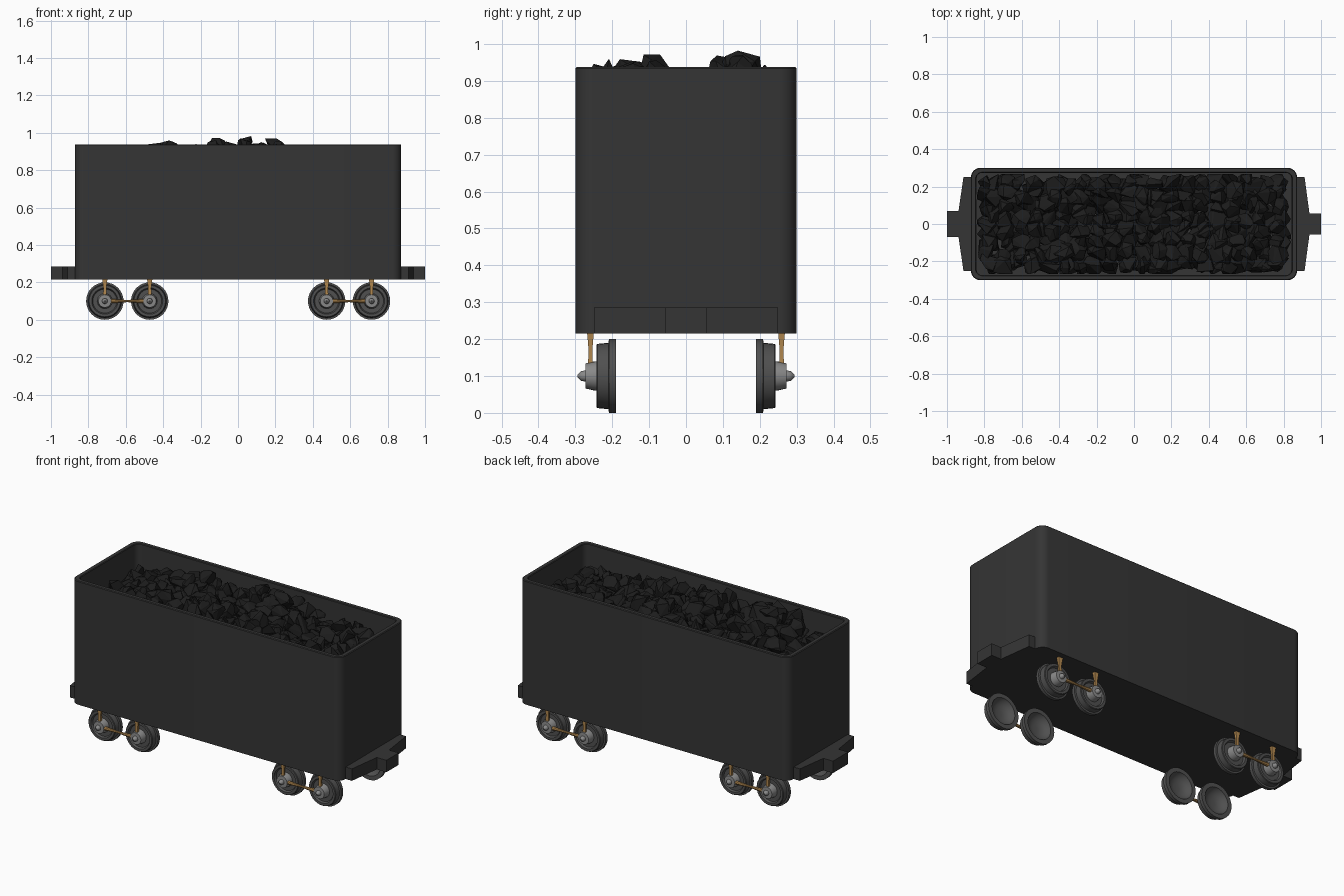
import bpy, bmesh, math, random
from mathutils import Vector, Euler

if "Cube" in bpy.data.objects:
    bpy.data.objects.remove(bpy.data.objects["Cube"])

random.seed(7)


def material(name, r, g, b):
    m = bpy.data.materials.new(name)
    m.diffuse_color = (r, g, b, 1)
    m.use_nodes = True
    m.node_tree.nodes["Principled BSDF"].inputs["Base Color"].default_value = m.diffuse_color
    return m


IRON = material("dark_iron", 0.035, 0.035, 0.035)
WHEEL = material("wheel_steel", 0.08, 0.08, 0.08)
HUB = material("hub_steel", 0.25, 0.25, 0.25)
BRASS = material("brass", 0.45, 0.25, 0.08)
COAL = material("coal", 0.012, 0.012, 0.012)


def finish(bm, name, mat, smooth=True):
    bmesh.ops.recalc_face_normals(bm, faces=bm.faces)
    me = bpy.data.meshes.new(name)
    bm.to_mesh(me)
    bm.free()
    me.materials.append(mat)
    ob = bpy.data.objects.new(name, me)
    bpy.context.collection.objects.link(ob)
    if smooth:
        bpy.ops.object.select_all(action='DESELECT')
        ob.select_set(True)
        bpy.context.view_layer.objects.active = ob
        bpy.ops.object.shade_smooth_by_angle(angle=math.radians(35))
    return ob


def loft(name, rings, mat):
    """Skin a stack of equal-length point rings and cap both ends."""
    bm = bmesh.new()
    vs = [[bm.verts.new(p) for p in ring] for ring in rings]
    n = len(vs[0])
    for a, b in zip(vs, vs[1:]):
        for i in range(n):
            j = (i + 1) % n
            bm.faces.new((a[i], a[j], b[j], b[i]))
    bm.faces.new(vs[0])
    bm.faces.new(vs[-1])
    return finish(bm, name, mat)


def rounded_rect(hx, hy, r, z, seg=6):
    pts = []
    for k, (sx, sy) in enumerate([(1, 1), (-1, 1), (-1, -1), (1, -1)]):
        for i in range(seg + 1):
            a = math.pi / 2 * (k + i / seg)
            pts.append((sx * (hx - r) + r * math.cos(a), sy * (hy - r) + r * math.sin(a), z))
    return pts


def lathe(name, profile, x, z, side, mat, n=32):
    """Revolve (radius, y) points about a y-parallel axle."""
    rings = [[(x + r * math.cos(2 * math.pi * i / n), side * y,
               z + r * math.sin(2 * math.pi * i / n)) for i in range(n)] for r, y in profile]
    return loft(name, rings, mat)


# Open tub: outer skin, rim, inner skin, floor
loft("wagon_tub", [
    rounded_rect(0.872, 0.30, 0.05, 0.215),
    rounded_rect(0.872, 0.30, 0.05, 0.934),
    rounded_rect(0.868, 0.296, 0.046, 0.938),
    rounded_rect(0.848, 0.277, 0.036, 0.938),
    rounded_rect(0.845, 0.274, 0.034, 0.934),
    rounded_rect(0.845, 0.274, 0.034, 0.25)], IRON)

# End plates with coupling tabs
for side, w, name in ((-1, 0.07, "rear_coupling_plate"), (1, 0.057, "front_coupling_plate")):
    half = [(0.84, 0.27), (0.865, 0.25), (0.912, 0.25), (0.938, w), (1.0, w)]
    outline = half + [(x, -y) for x, y in reversed(half)]
    loft(name, [[(side * x, y, z) for x, y in outline] for z in (0.215, 0.285)], IRON)

# Wheels, hubs, hangers and connecting rods
wheel_profile = [(0.02, 0.226), (0.045, 0.222), (0.068, 0.207), (0.076, 0.19), (0.1, 0.19),
                 (0.1, 0.209), (0.09, 0.21), (0.087, 0.24), (0.084, 0.243), (0.07, 0.243),
                 (0.064, 0.232), (0.03, 0.232)]
hub_profile = [(0.041, 0.229), (0.039, 0.25), (0.034, 0.272), (0.015, 0.273),
               (0.013, 0.284), (0.008, 0.289), (0.003, 0.294)]


def rect_xy(x, y, z, hx, hy):
    return [(x - hx, y - hy, z), (x + hx, y - hy, z), (x + hx, y + hy, z), (x - hx, y + hy, z)]


for side, s in ((-1, "near"), (1, "far")):
    for pair, (xa, xb) in (("rear", (-0.712, -0.472)), ("front", (0.474, 0.714))):
        for i, x in enumerate((xa, xb)):
            tag = f"{s}_{pair}_{i + 1}"
            lathe("wheel_" + tag, wheel_profile, x, 0.1, side, WHEEL)
            lathe("hub_" + tag, hub_profile, x, 0.1, side, HUB, 24)
            y = side * 0.259
            loft("hanger_" + tag, [rect_xy(x, y, 0.12, 0.009, 0.007),
                                   rect_xy(x, y, 0.17, 0.008, 0.005),
                                   rect_xy(x, y, 0.217, 0.014, 0.009)], BRASS)
        m = (xa + xb) / 2
        loft(f"rod_{s}_{pair}", [[(x, side * 0.259 + h * math.cos(a), 0.1 + h * math.sin(a))
                                  for a in [math.pi / 4 * k for k in range(8)]]
                                 for x, h in ((xa + 0.02, 0.012), (m, 0.006), (xb - 0.02, 0.012))], BRASS)


# Coal heap: faceted random hulls following a height field
def heap(x, y):
    h = 0.86
    for cx, cy, amp, sx in ((-0.45, -0.17, 0.08, 0.18), (-0.1, -0.15, 0.09, 0.12),
                            (0.1, 0.17, 0.10, 0.17), (0.66, 0.17, 0.04, 0.1),
                            (-0.35, 0.17, 0.05, 0.18), (0.2, -0.15, 0.06, 0.13)):
        h += amp * math.exp(-((x - cx) / sx) ** 2 - ((y - cy) / 0.12) ** 2)
    return h - 0.05 * abs(x / 0.85) ** 3


coal = bmesh.new()
for layer, (nx, ny, drop, size) in enumerate(((16, 6, 0.10, 0.082), (20, 8, 0.03, 0.056))):
    for i in range(nx):
        for j in range(ny):
            x = ((i + 0.5) / nx - 0.5) * 1.62 + random.uniform(-0.025, 0.025)
            y = ((j + 0.5) / ny - 0.5) * 0.50 + random.uniform(-0.02, 0.02)
            z = heap(x, y) - drop + random.uniform(-0.03, 0.02)
            rot = Euler([random.uniform(0, 6.28) for _ in range(3)])
            scl = [size * random.uniform(0.7, 1.25) for _ in range(3)]
            verts = []
            for _ in range(13):
                d = Vector([random.gauss(0, 1) for _ in range(3)]).normalized()
                p = Vector([a * b for a, b in zip(d, scl)])
                p.rotate(rot)
                p += Vector((x, y, z))
                p.x = max(-0.84, min(0.84, p.x))
                p.y = max(-0.268, min(0.268, p.y))
                p.z = min(p.z, 1.022)
                verts.append(coal.verts.new(p))
            bmesh.ops.convex_hull(coal, input=verts)
loose = [v for v in coal.verts if not v.link_faces]
bmesh.ops.delete(coal, geom=loose, context='VERTS')
finish(coal, "coal_heap", COAL, smooth=False)
